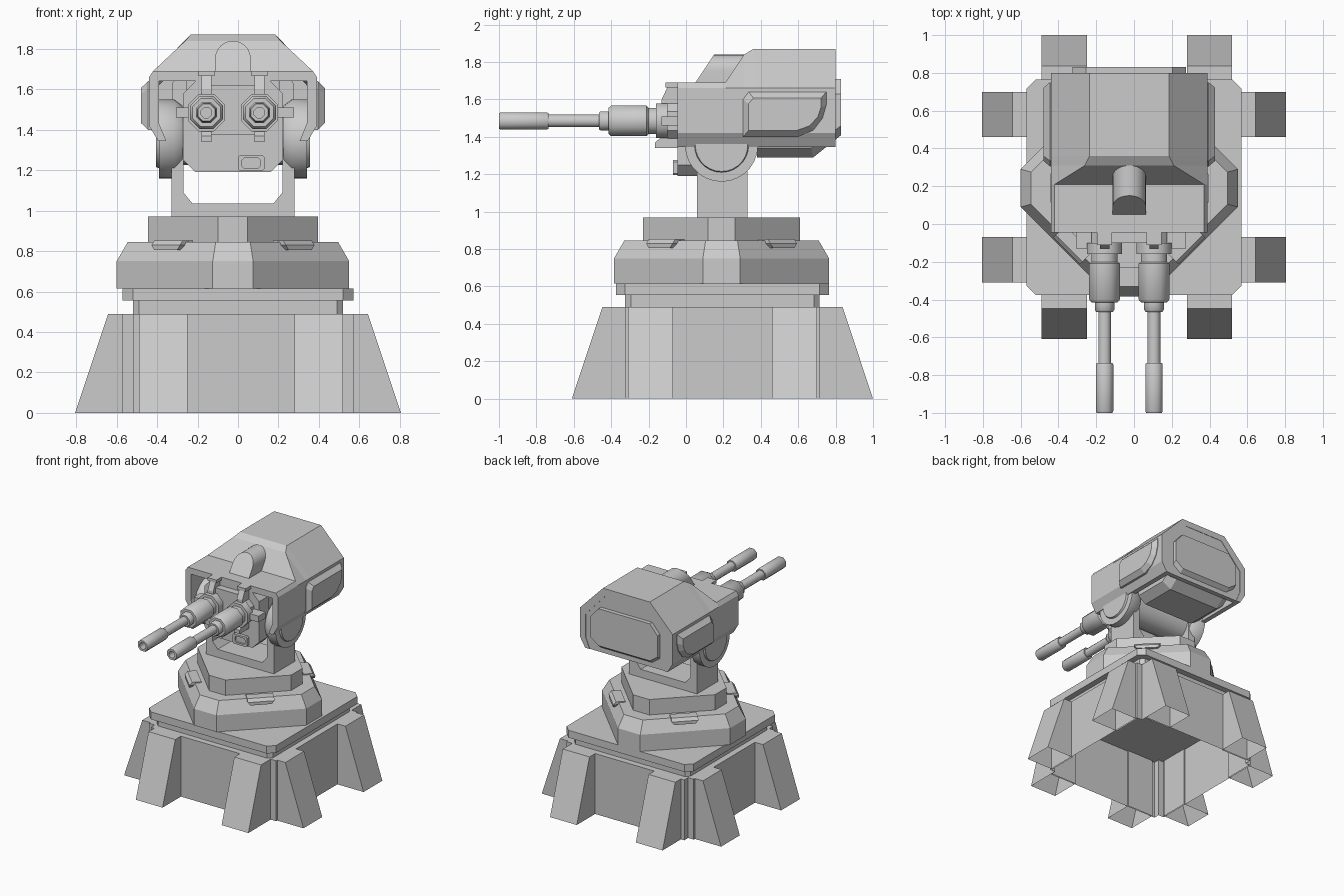
import bpy, bmesh
from math import sin, cos, pi, radians

if "Cube" in bpy.data.objects:
    bpy.data.objects.remove(bpy.data.objects["Cube"])

CX, CY = -0.025, 0.19          # turret axis
BY = 0.195                     # base centre in y


def loft(name, rings, cap0=True, cap1=True, smooth=False):
    """Skin a list of equal-length closed rings of 3D points."""
    bm = bmesh.new()
    vs = [[bm.verts.new(p) for p in r] for r in rings]
    n = len(rings[0])
    for a, b in zip(vs, vs[1:]):
        for i in range(n):
            j = (i + 1) % n
            bm.faces.new((a[i], a[j], b[j], b[i]))
    if cap0:
        bm.faces.new(vs[0][::-1])
    if cap1:
        bm.faces.new(vs[-1])
    bmesh.ops.recalc_face_normals(bm, faces=bm.faces)
    me = bpy.data.meshes.new(name)
    bm.to_mesh(me)
    bm.free()
    ob = bpy.data.objects.new(name, me)
    bpy.context.collection.objects.link(ob)
    if smooth:
        bpy.context.view_layer.objects.active = ob
        bpy.ops.object.select_all(action='DESELECT')
        ob.select_set(True)
        bpy.ops.object.shade_smooth_by_angle(angle=radians(50))
    return ob


def put(pts, axis, d):
    """Place a 2D profile at distance d along an axis."""
    if axis == 'x':
        return [(d, u, v) for u, v in pts]
    if axis == 'y':
        return [(u, d, v) for u, v in pts]
    return [(u, v, d) for u, v in pts]


def prism(name, pts, axis, lo, hi, **kw):
    return loft(name, [put(pts, axis, lo), put(pts, axis, hi)], **kw)


def box(name, x0, x1, y0, y1, z0, z1):
    return prism(name, [(x0, y0), (x1, y0), (x1, y1), (x0, y1)], 'z', z0, z1)


def chamfered(cx, cy, hx, hy, c):
    """Rectangle with cut corners."""
    return [(cx + a, cy + b) for a, b in (
        (hx, -hy + c), (hx, hy - c), (hx - c, hy), (-hx + c, hy),
        (-hx, hy - c), (-hx, -hy + c), (-hx + c, -hy), (hx - c, -hy))]


def circle(cu, cv, r, n, start=0.0):
    return [(cu + r * cos(start + 2 * pi * i / n), cv + r * sin(start + 2 * pi * i / n)) for i in range(n)]


def lathe(name, cu, cv, axis, steps, n, start=0.0):
    return loft(name, [put(circle(cu, cv, r, n, start), axis, d) for d, r in steps], smooth=True)


# Hollow base with notched corners
h, k = 0.57, 0.52
notched = []
for sx, sy in ((1, 1), (-1, 1), (-1, -1), (1, -1)):
    c = [(sx * h, BY + sy * k), (sx * k, BY + sy * k), (sx * k, BY + sy * h)]
    notched += c if sx * sy > 0 else c[::-1]
prism("base_walls", notched, 'z', 0, 0.49, cap0=False)
prism("base_neck", chamfered(0, BY, 0.52, 0.52, 0.03), 'z', 0.49, 0.555)
prism("base_plate", chamfered(0, BY, 0.57, 0.57, 0.05), 'z', 0.555, 0.615)

# Eight sloping buttresses, open underneath
for q in range(4):
    ca, sa = cos(q * pi / 2), sin(q * pi / 2)
    mid = (0, -0.015, 0, 0.015)[q]
    for off in (-0.385, 0.385):
        def rect(outer, z):
            loc = [(0.56, -0.12), (outer, -0.12), (outer, 0.12), (0.56, 0.12)]
            return [(u * ca - (v + off + mid) * sa, BY + u * sa + (v + off + mid) * ca, z) for u, v in loc]
        loft("buttress", [rect(0.805, 0), rect(0.642, 0.49)], cap0=False)

# Rotating rings
ring = lambda hh, s: chamfered(CX, CY, hh, hh, hh - s)
loft("lower_ring", [put(ring(0.575, 0.1), 'z', 0.615), put(ring(0.575, 0.1), 'z', 0.75),
                    put(ring(0.52, 0.085), 'z', 0.845)])
prism("upper_ring", ring(0.42, 0.073), 'z', 0.845, 0.97)

# Clamps on the diagonals of the lower ring
for q in range(4):
    a = pi / 4 + q * pi / 2
    def clamp(d, w, z):
        return [(CX + u * cos(a) - v * sin(a), CY + u * sin(a) + v * cos(a), z)
                for u, v in ((0.38, -w), (d, -w), (d, w), (0.38, w))]
    loft("ring_clamp", [clamp(0.47, 0.08, 0.805), clamp(0.47, 0.1, 0.83), clamp(0.45, 0.1, 0.853)])

# Yoke with pivot discs and axle
half = [(0.305, 0.97), (0.305, 1.35), (0.245, 1.35), (0.245, 1.09), (0.2, 1.035)]
prism("yoke", [(CX + x, z) for x, z in half] + [(CX - x, z) for x, z in half[::-1]], 'y', 0.06, 0.33)
for s in (1, -1):
    lathe("pivot_disc", CY, 1.355, 'x', [(CX + s * d, r) for d, r in (
        (0.25, 0.165), (0.29, 0.195), (0.365, 0.195), (0.365, 0.145), (0.38, 0.14))], 28)
lathe("axle", CY, 1.355, 'x', [(CX - 0.26, 0.13), (CX + 0.26, 0.13)], 20)

# Armoured hood, a shell open at the front and below
def outer(w, zt):
    return [(0.37, 1.345), (0.415, 1.42), (0.415, 1.66), (w, zt)]
def section(y, w, zt):
    o = outer(w, zt)
    i = [(0.33, 1.345), (0.365, 1.43), (0.365, 1.62), (w - 0.03, zt - 0.05)]
    prof = o + [(-x, z) for x, z in o[::-1]] + [(-x, z) for x, z in i] + i[::-1]
    return [(CX + x, y, z) for x, z in prof]
loft("hood", [section(-0.045, 0.395, 1.69), section(0.21, 0.395, 1.69), section(0.31, 0.235, 1.84),
              section(0.36, 0.21, 1.87), section(0.8, 0.21, 1.87)])
o = outer(0.208, 1.868)
prism("hood_back", [(CX + x, z) for x, z in o] + [(CX - x, z) for x, z in o[::-1]], 'y', 0.76, 0.797)

# Inner body: front plate, middle block, rear housing
prism("front_plate", chamfered(CX, 1.415, 0.245, 0.225, 0.06), 'y', -0.045, 0.08)
box("middle_block", CX - 0.23, CX + 0.23, 0.07, 0.42, 1.4, 1.64)
side = [(0.38, 1.29), (0.68, 1.29), (0.83, 1.41), (0.83, 1.71), (0.38, 1.71)]
inset = [(0.38, 1.34), (0.67, 1.34), (0.83, 1.46), (0.83, 1.63), (0.38, 1.63)]
loft("rear_housing", [put(p, 'x', CX + d) for p, d in (
    (inset, -0.3), (side, -0.23), (side, 0.23), (inset, 0.3))])

# Side pods
pod = [(0.305, 1.4), (0.305, 1.6), (0.335, 1.64), (0.75, 1.64), (0.75, 1.57),
       (0.73, 1.5), (0.68, 1.435), (0.6, 1.4)]
pod_in = [(0.53 + (y - 0.53) * 0.87, 1.52 + (z - 1.52) * 0.72) for y, z in pod]
for s in (1, -1):
    loft("side_pod", [put(pod, 'x', CX + s * 0.40), put(pod, 'x', CX + s * 0.42), put(pod_in, 'x', CX + s * 0.455)])

# Rounded sight hump on the hood
arch = [(0.088, 1.66)] + [(0.088 * cos(pi * i / 12), 1.752 + 0.088 * sin(pi * i / 12)) for i in range(13)] + [(-0.088, 1.66)]
loft("sight_hump", [[(CX + x, 0.05 + (z - 1.69) * 0.67, z) for x, z in arch],
                    [(CX + x, 0.36, z) for x, z in arch]], smooth=True)

# Gun mount and small lower sensor
prism("gun_mount", chamfered(CX, 1.485, 0.2, 0.11, 0.06), 'y', -0.1, -0.04)
prism("mount_top", [(CX - 0.12, -0.1), (CX + 0.12, -0.1), (CX + 0.08, 0.0), (CX - 0.08, 0.0)], 'z', 1.56, 1.62)
loft("lower_sensor", [put(chamfered(0.065, 1.235, a, b, 0.01), 'y', y) for a, b, y in (
    (0.065, 0.04, 0.02), (0.065, 0.04, -0.07), (0.045, 0.025, -0.07), (0.045, 0.025, -0.055))])

# Twin barrels with straps
strap = [(-0.03, 1.34), (-0.165, 1.34), (-0.165, 1.37), (-0.13, 1.4), (-0.13, 1.6), (-0.1, 1.665), (-0.03, 1.665)]
for s in (1, -1):
    bx = CX + s * 0.131
    prism("strap", strap, 'x', bx - 0.025, bx + 0.025)
    box("strap_cap", bx - 0.04, bx + 0.04, -0.11, -0.04, 1.665, 1.69)
    box("cross_strap", bx - 0.02, bx + s * 0.15 + 0.02 * s, -0.13, -0.04, 1.46, 1.51) if s > 0 else \
        box("cross_strap", bx - 0.15, bx + 0.02, -0.13, -0.04, 1.46, 1.51)
    lathe("barrel", bx, 1.485, 'y', [
        (-0.04, 0.07), (-0.1, 0.07), (-0.1, 0.1), (-0.16, 0.1), (-0.16, 0.075), (-0.2, 0.075),
        (-0.21, 0.088), (-0.4, 0.088), (-0.415, 0.075), (-0.415, 0.056), (-0.455, 0.056), (-0.465, 0.048),
        (-0.465, 0.036), (-0.735, 0.036), (-0.735, 0.045), (-0.745, 0.05), (-0.99, 0.05),
        (-1.0, 0.045), (-1.0, 0.028), (-0.93, 0.028)], 8, pi / 8)
